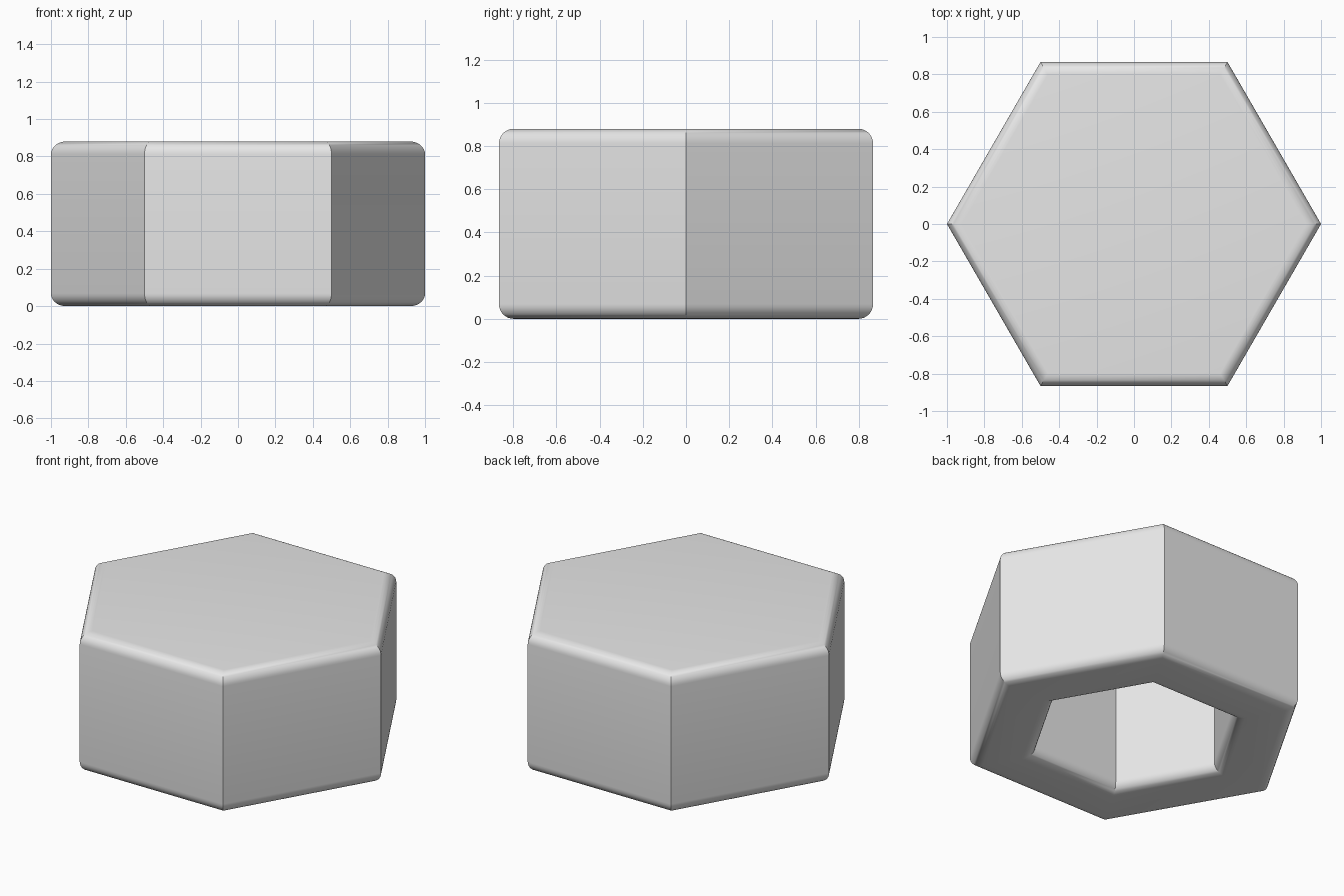
import bpy
import bmesh
from math import sin, cos, pi

cube = bpy.data.objects.get("Cube")
if cube:
    bpy.data.objects.remove(cube, do_unlink=True)

SIDES = 6
HEIGHT = 0.88
OUTER = cos(pi / SIDES)          # centre to flat, outside
INNER = 0.6 * cos(pi / SIDES)    # centre to flat, socket
CEILING = 0.78
ROUND = 0.068
STEPS = 8


def fillet(cx, cz, start):
    """Quarter circle of profile points, turning anticlockwise from start."""
    angles = [start + i / STEPS * pi / 2 for i in range(STEPS + 1)]
    return [(cx + ROUND * cos(a), cz + ROUND * sin(a)) for a in angles]


# Section from the socket ceiling, over the rounded rim, up to the top
profile = [(INNER, CEILING)]
profile += fillet(INNER + ROUND, ROUND, pi)
profile += fillet(OUTER - ROUND, ROUND, -pi / 2)
profile += fillet(OUTER - ROUND, HEIGHT - ROUND, 0)

bm = bmesh.new()
rings = []
for flat, z in profile:
    r = flat / cos(pi / SIDES)
    rings.append([bm.verts.new((r * cos(2 * pi * k / SIDES), r * sin(2 * pi * k / SIDES), z))
                  for k in range(SIDES)])

# Walls between neighbouring rings, then the socket ceiling and the top
for low, high in zip(rings, rings[1:]):
    for k in range(SIDES):
        n = (k + 1) % SIDES
        bm.faces.new((low[k], low[n], high[n], high[k]))
bm.faces.new(rings[0][::-1])
bm.faces.new(rings[-1])
bmesh.ops.recalc_face_normals(bm, faces=bm.faces)

mesh = bpy.data.meshes.new("hex_cap")
bm.to_mesh(mesh)
bm.free()
cap = bpy.data.objects.new("hex_cap", mesh)
bpy.context.collection.objects.link(cap)

# Plain grey
grey = bpy.data.materials.new("light_grey")
grey.use_nodes = True
grey.diffuse_color = (0.8, 0.8, 0.8, 1)
grey.node_tree.nodes["Principled BSDF"].inputs["Base Color"].default_value = (0.8, 0.8, 0.8, 1)
mesh.materials.append(grey)

# Smooth rounds with sharp corner edges
bpy.ops.object.select_all(action='DESELECT')
cap.select_set(True)
bpy.context.view_layer.objects.active = cap
bpy.ops.object.shade_smooth_by_angle(angle=pi / 6)
